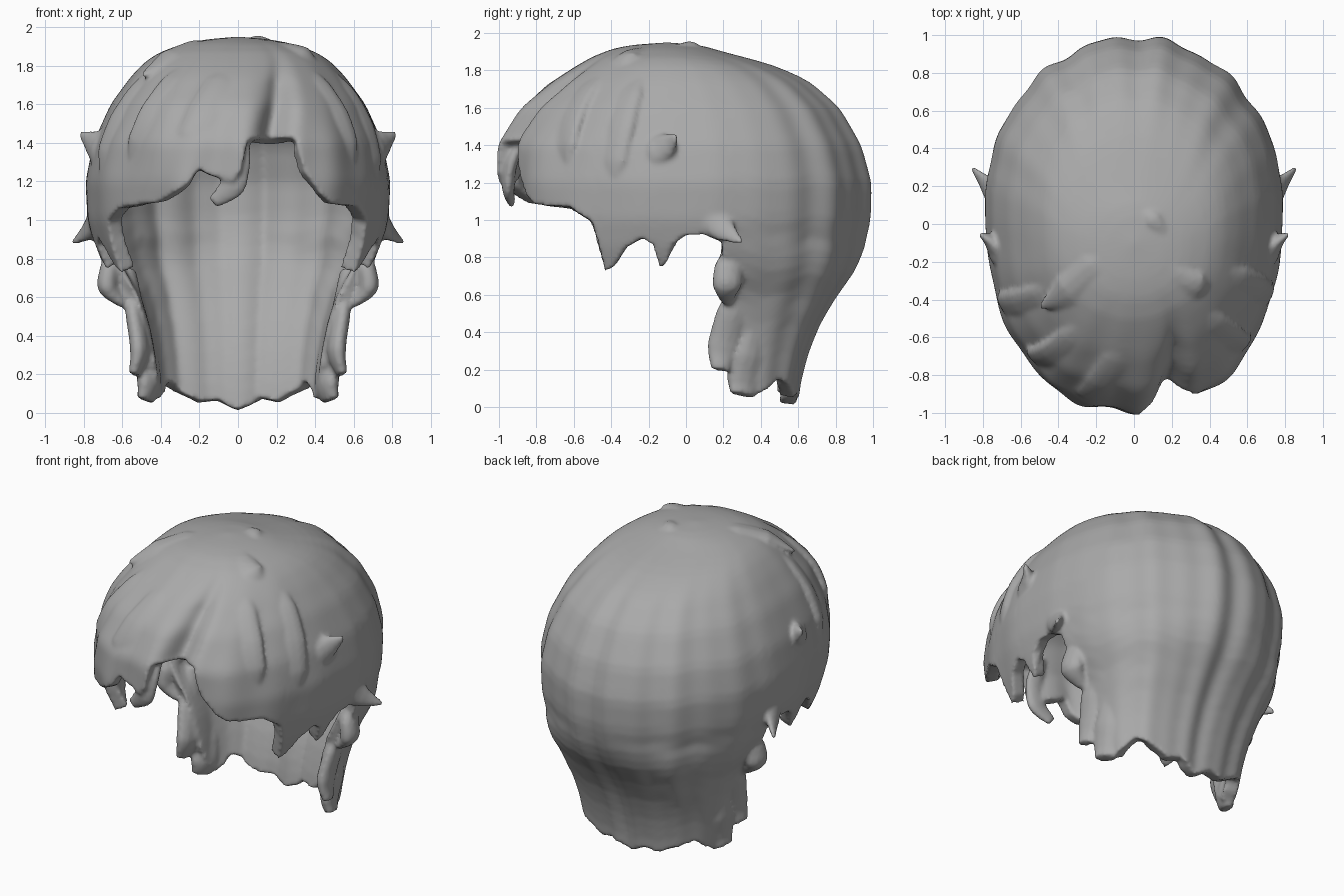
import bpy, bmesh, math
from mathutils import Vector

if "Cube" in bpy.data.objects:
    bpy.data.objects.remove(bpy.data.objects["Cube"])

grey = bpy.data.materials.new("hair grey")
grey.diffuse_color = (0.40, 0.40, 0.40, 1)
grey.use_nodes = True
grey.node_tree.nodes["Principled BSDF"].inputs["Base Color"].default_value = grey.diffuse_color


def lookup(rows, k, col):
    """Linear interpolation in a table sorted by its first column."""
    if k <= rows[0][0]:
        return rows[0][col]
    for r, q in zip(rows, rows[1:]):
        if k <= q[0]:
            return r[col] + (q[col] - r[col]) * (k - r[0]) / (q[0] - r[0])
    return rows[-1][col]


# Head outline by height: z, front y, back y, half width, centre y
OUTLINE = [
    (0.0, -.95, .59, .47, .20), (.15, -.95, .61, .50, .17), (.30, -.95, .65, .52, .15),
    (.45, -.95, .71, .55, .13), (.60, -.95, .80, .60, .12), (.72, -.95, .89, .68, .11),
    (.85, -.96, .95, .74, .10), (1.0, -.98, .985, .78, .10), (1.2, -1.0, .99, .79, .10),
    (1.4, -.99, .935, .75, .10), (1.6, -.87, .82, .66, .07), (1.75, -.70, .65, .55, .03),
    (1.84, -.56, .44, .46, .0), (1.90, -.45, .19, .34, -.08), (1.935, -.31, .09, .18, -.10),
    (1.95, -.10, -.10, 0, -.10)]

# Lower hair edge by direction in degrees (front = -90, right = 0, back = 90)
EDGE = [
    (-175, .92), (-171, .87), (-168.5, .76), (-166.5, .74), (-165, .87), (-162, .90),
    (-157, .85), (-153, .75), (-150, .72), (-147, .99),
    (-140, 1.06), (-121, 1.09), (-109, 1.18), (-105, 1.27), (-102, 1.24), (-98, 1.22),
    (-92, 1.20), (-89, 1.25), (-86, 1.42), (-67, 1.43), (-64, 1.25), (-58, 1.13),
    (-53, 1.08), (-40, 1.07), (-33, .99), (-30, .72), (-27, .75), (-23, .85), (-18, .90),
    (-15, .87), (-13.5, .74), (-11.5, .76), (-9, .87), (-5, .92), (0, .92), (6, .88),
    (9, .25), (14, .14), (24, .06),
    (35, .10), (42, .15), (55, .10), (65, .05), (75, .07), (90, .01),
    (103, .06), (115, .05), (127, .11), (138, .15), (146, .10), (156, .06),
    (166, .14), (171, .25), (174, .88), (180, .92), (185, .92)]
TOP, COLS, ROWS = 1.95, 360, 40


def surface(deg, z):
    """Point on the outer hair surface, with strand ridges and the parting."""
    w = min(.03, (TOP - z) * .5)
    yf, yb, a, c = (sum(lookup(OUTLINE, z + d * w, i) for d in (-1, -.5, 0, .5, 1)) / 5
                    for i in (1, 2, 3, 4))
    t = math.radians(deg)
    s, co = math.sin(t), math.cos(t)
    fade = min(1, (TOP - z) / .25)
    if s > 0:       # long combed strands at the back, flatter across the neck
        k = 1 + fade * s * (.014 * math.cos(t * 14) + .008 * math.sin(t * 23 + 1))
        n = 2 + 1.0 * max(0, min(1, (.9 - z) / .4))
    else:           # sweeping strands at the front
        k = 1 + fade * -s * (.010 * math.sin(t * 11 + 4 * z) + .008 * math.sin(t * 19 - 5 * z))
        n = 2.25
    k *= (abs(co) ** n + abs(s) ** n) ** (-1 / n)
    parting = -75 + max(0, z - 1.45) * 30
    k -= .11 * fade * math.exp(-((deg - parting) / 6) ** 2)
    return Vector((a * co * k, c + (yb - c if s > 0 else c - yf) * s * k, z))


parts = []


def finish(name, bm):
    bmesh.ops.recalc_face_normals(bm, faces=bm.faces)
    me = bpy.data.meshes.new(name)
    bm.to_mesh(me)
    bm.free()
    me.materials.append(grey)
    ob = bpy.data.objects.new(name, me)
    bpy.context.collection.objects.link(ob)
    parts.append(ob)
    return ob


# Main hair shell: columns run from the crown down to the uneven edge
bm = bmesh.new()
crown = bm.verts.new((0, -.10, TOP))
grid = []
for j in range(COLS):
    deg = -175 + j * 360 / COLS
    low = lookup(EDGE, deg, 1)
    grid.append([bm.verts.new(surface(deg, TOP - (TOP - low) * (i / ROWS) ** 1.7))
                 for i in range(1, ROWS + 1)])
for j in range(COLS):
    p, q = grid[j], grid[(j + 1) % COLS]
    bm.faces.new((crown, p[0], q[0]))
    for i in range(ROWS - 1):
        bm.faces.new((p[i], p[i + 1], q[i + 1], q[i]))
shell = finish("hair", bm)
wall = shell.modifiers.new("wall", 'SOLIDIFY')
wall.thickness, wall.offset = .085, -1


def lock(name, pts, radii, flat=1.0, sides=12, steps=6):
    """Tapered lock of hair along a smooth path; flat squeezes it sideways."""
    P = [Vector(p) for p in pts]
    P = [2 * P[0] - P[1]] + P + [2 * P[-1] - P[-2]]
    R = [radii[0]] + list(radii) + [radii[-1]]
    path = []
    for n in range(1, len(P) - 2):
        for m in range(steps + (n == len(P) - 3)):
            u = m / steps
            p0, p1, p2, p3 = P[n - 1:n + 3]
            pos = .5 * (2 * p1 + (p2 - p0) * u + (2 * p0 - 5 * p1 + 4 * p2 - p3) * u * u
                        + (3 * p1 - p0 - 3 * p2 + p3) * u ** 3)
            path.append((pos, R[n] + (R[n + 1] - R[n]) * u))
    bm = bmesh.new()
    rings = []
    for n, (pos, r) in enumerate(path):
        d = (path[min(n + 1, len(path) - 1)][0] - path[max(n - 1, 0)][0]).normalized()
        out = Vector((pos.x, pos.y - .1, max(.01, pos.z - 1.2)))
        out = (out - d * out.dot(d)).normalized()
        side = d.cross(out)
        rings.append([bm.verts.new(pos + r * (math.cos(w) * side + flat * math.sin(w) * out))
                      for w in (2 * math.pi * k / sides for k in range(sides))])
    for p, q in zip(rings, rings[1:]):
        for k in range(sides):
            bm.faces.new((p[k], p[k - 1], q[k - 1], q[k]))
    bm.faces.new(rings[0])
    bm.faces.new(rings[-1])
    finish(name, bm)


# Locks that repeat on both sides
for side, sx in (("right", 1), ("left", -1)):
    def pair(name, pts, radii, flat=1.0):
        lock(side + "_" + name, [(sx * x, y, z) for x, y, z in pts], radii, flat)
    pair("temple_flick", [(.67, -.28, 1.33), (.71, -.17, 1.36), (.75, -.10, 1.40), (.82, -.05, 1.45)],
         [.04, .09, .07, .014], .6)
    pair("ear_flick", [(.72, .02, 1.10), (.735, .12, 1.03), (.775, .2, .95), (.86, .30, .88)],
         [.04, .09, .07, .014], .5)
    pair("ear_clump", [(.63, .28, .86), (.66, .23, .74), (.67, .22, .65), (.59, .22, .56)],
         [.05, .08, .08, .03], .7)
    pair("neck_curl", [(.56, .34, .74), (.53, .25, .5), (.51, .20, .32), (.54, .18, .2)],
         [.05, .09, .09, .05], .55)
    pair("nape_curl", [(.50, .38, .5), (.475, .34, .28), (.46, .31, .15), (.48, .30, .065)],
         [.05, .10, .10, .07], .55)
    pair("cheek_strand", [(.71, -.06, 1.0), (.69, -.10, .87), (.67, -.14, .75)],
         [.07, .045, .014], .5)

# Sweeping locks that lie along the front surface: start and end direction
for n, (d0, d1, z0, z1) in enumerate([(-95, -112, 1.86, 1.3), (-120, -135, 1.88, 1.25),
                                      (-145, -152, 1.86, 1.2), (-48, -42, 1.86, 1.25),
                                      (-25, -28, 1.86, 1.15)]):
    pts = [surface(d0 + (d1 - d0) * u, z0 + (z1 - z0) * u) for u in (0, .25, .5, .75, 1)]
    pts = [(p.x * .97, (p.y - .1) * .97 + .1, p.z - .015) for p in pts]
    lock("sweep_%d" % n, pts, [.03, .09, .11, .10, .03], .38)

# Single locks on the fringe and crown
lock("fringe_lock", [(.02, -.86, 1.45), (0, -.93, 1.32), (-.03, -.95, 1.18), (-.13, -.93, 1.09)],
     [.04, .07, .07, .035], .5)
lock("crown_flick", [(-.06, -.14, 1.89), (-.2, -.24, 1.875), (-.34, -.36, 1.82), (-.50, -.44, 1.75)],
     [.04, .11, .11, .014], .5)
lock("crown_ridge", [(.02, -.06, 1.90), (.19, -.25, 1.88), (.33, -.33, 1.84), (.42, -.3, 1.77)],
     [.04, .08, .09, .03], .55)
lock("crown_tuft", [(.0, .10, 1.87), (.10, .02, 1.91), (.2, -.10, 1.89)],
     [.03, .06, .03], .8)

# Merge the shell and locks into one smooth mass of hair
for ob in parts:
    ob.select_set(True)
bpy.context.view_layer.objects.active = shell
bpy.ops.object.convert(target='MESH')
bpy.ops.object.join()
fuse = shell.modifiers.new("fuse", 'REMESH')
fuse.mode, fuse.voxel_size, fuse.use_smooth_shade = 'VOXEL', .014, True
soft = shell.modifiers.new("soften", 'SMOOTH')
soft.factor, soft.iterations = .5, 3
